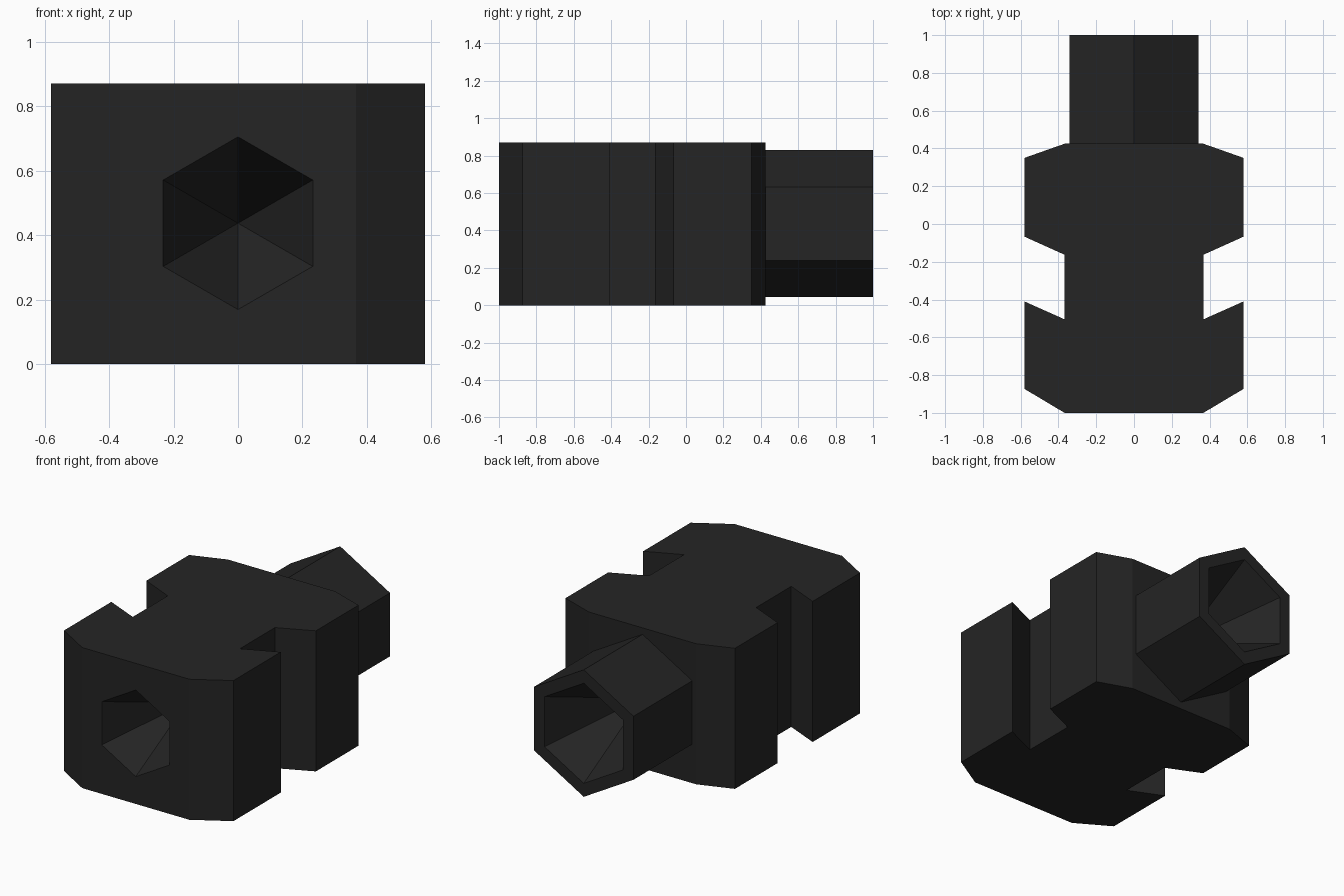
import bpy, bmesh, math

if "Cube" in bpy.data.objects:
    bpy.data.objects.remove(bpy.data.objects["Cube"])

black = bpy.data.materials.new("matte_black")
black.diffuse_color = (0.018, 0.018, 0.018, 1)
black.use_nodes = True
black.node_tree.nodes["Principled BSDF"].inputs["Base Color"].default_value = black.diffuse_color

MID_Z = 0.437
HEIGHT = 0.87


def finish(bm, name):
    bmesh.ops.recalc_face_normals(bm, faces=bm.faces)
    mesh = bpy.data.meshes.new(name)
    bm.to_mesh(mesh)
    bm.free()
    mesh.materials.append(black)
    obj = bpy.data.objects.new(name, mesh)
    bpy.context.collection.objects.link(obj)
    return obj


def hex_ring(bm, radius, y):
    # hexagon facing along y, with a corner at the top
    return [bm.verts.new((radius * math.sin(i * math.pi / 3), y,
                          MID_Z + radius * math.cos(i * math.pi / 3)))
            for i in range(6)]


def bridge(bm, a, b):
    for i in range(6):
        j = (i + 1) % 6
        bm.faces.new((a[i], a[j], b[j], b[i]))


def fan(bm, ring, y):
    tip = bm.verts.new((0, y, MID_Z))
    for i in range(6):
        bm.faces.new((ring[i], ring[(i + 1) % 6], tip))


# Body: mirrored plan outline with slanted side notches, extruded upward
half = [(0.367, -1), (0.58, -0.873), (0.58, -0.41), (0.367, -0.505),
        (0.367, -0.163), (0.58, -0.067), (0.58, 0.35), (0.367, 0.425)]
outline = half + [(-x, y) for x, y in reversed(half)]
bm = bmesh.new()
base = bm.faces.new([bm.verts.new((x, y, 0)) for x, y in outline])
top = bmesh.ops.extrude_face_region(bm, geom=[base])
bmesh.ops.translate(bm, vec=(0, 0, HEIGHT),
                    verts=[v for v in top["geom"] if isinstance(v, bmesh.types.BMVert)])
body = finish(bm, "notched_body")

# Front socket: six-sided pointed pit cut from the body
bm = bmesh.new()
ring = hex_ring(bm, 0.268 * 1.1, -1.05)
bm.faces.new(ring)
fan(bm, ring, -0.5)
cutter = finish(bm, "socket_cutter")
cutter.hide_render = True
cutter.hide_viewport = True
cut = body.modifiers.new("front_socket", "BOOLEAN")
cut.operation = "DIFFERENCE"
cut.solver = "EXACT"
cut.object = cutter

# Rear tube: hexagonal stub with its own pointed pit
bm = bmesh.new()
inner_end = hex_ring(bm, 0.393, 0.42)
outer_end = hex_ring(bm, 0.393, 1.0)
lip = hex_ring(bm, 0.31, 1.0)
bm.faces.new(inner_end)
bridge(bm, inner_end, outer_end)
bridge(bm, outer_end, lip)
fan(bm, lip, 0.43)
finish(bm, "rear_hex_tube")
